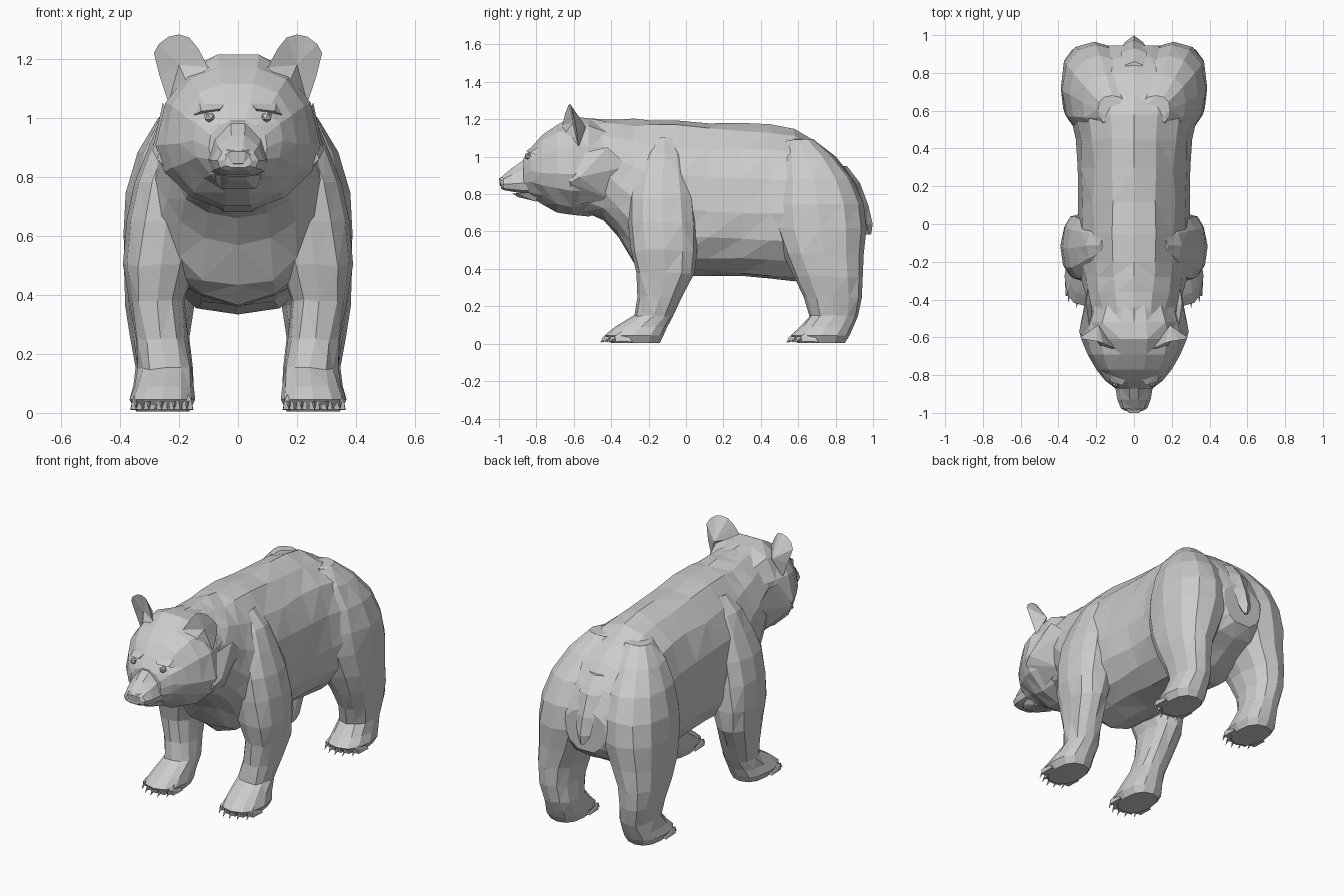
import bpy, bmesh, math
from mathutils import Vector


def finish(name, bm, mirror=False, rough=0.0):
    # small symmetric unevenness gives the hand-cut low-poly facets
    for v in bm.verts:
        x, y, z = abs(v.co.x), v.co.y, v.co.z
        if z > 0.12 and rough:
            k = 1 + rough * math.sin(x * 40 + y * 57 + z * 71)
            v.co.x *= k
            v.co.z += 0.3 * rough * math.sin(x * 31 + y * 43)
    bmesh.ops.recalc_face_normals(bm, faces=bm.faces)
    bmesh.ops.triangulate(bm, faces=bm.faces)
    me = bpy.data.meshes.new(name)
    bm.to_mesh(me)
    bm.free()
    ob = bpy.data.objects.new(name, me)
    bpy.context.collection.objects.link(ob)
    if mirror:
        ob.modifiers.new("Mirror", 'MIRROR').use_mirror_merge = False
    return ob


def loft(name, rings, mirror=False, rough=0.0):
    bm = bmesh.new()
    vs = [[bm.verts.new(p) for p in r] for r in rings]
    n = len(vs[0])
    for a, b in zip(vs, vs[1:]):
        for i in range(n):
            j = (i + 1) % n
            bm.faces.new((a[i], a[j], b[j], b[i]))
    bm.faces.new(vs[0])
    bm.faces.new(vs[-1])
    return finish(name, bm, mirror, rough)


def hull(name, pts, mirror=False):
    bm = bmesh.new()
    for p in pts:
        bm.verts.new(p)
    res = bmesh.ops.convex_hull(bm, input=bm.verts)
    loose = [v for v in bm.verts if not v.link_faces]
    bmesh.ops.delete(bm, geom=loose, context='VERTS')
    return finish(name, bm, mirror)


def sup(a, p):
    c, s = math.cos(a), math.sin(a)
    f = lambda t: math.copysign(abs(t) ** (2 / p), t) if abs(t) > 1e-6 else 0.0
    return f(c), f(s)


def cross(y, w, top, bot, zc, n=16, pt=2.0, pb=2.2):
    # section across the body: widest at zc, separate upper and lower curves
    out = []
    for i in range(n):
        a = math.tau * i / n
        c, s = sup(a, pt if a <= math.pi else pb)
        out.append((w * c, y, zc + s * ((top - zc) if s > 0 else (zc - bot))))
    return out


def slab(z, x0, x1, y0, y1, n=12, p=2.4):
    # horizontal section of a leg inside the given x and y limits
    out = []
    for i in range(n):
        c, s = sup(math.tau * i / n, p)
        out.append(((x0 + x1) / 2 + c * (x1 - x0) / 2, (y0 + y1) / 2 + s * (y1 - y0) / 2, z))
    return out


# torso and neck
loft("torso", [cross(*r) for r in (
    (-0.55, .22, 1.20, .70, .94), (-0.44, .24, 1.20, .66, .92), (-0.36, .26, 1.20, .57, .85),
    (-0.28, .28, 1.20, .43, .78), (-0.20, .29, 1.20, .37, .74), (-0.05, .30, 1.20, .365, .72),
    (0.12, .30, 1.185, .37, .70), (0.30, .30, 1.178, .36, .70), (0.45, .31, 1.17, .345, .70),
    (0.58, .33, 1.15, .335, .70), (0.70, .33, 1.085, .38, .70), (0.80, .31, 1.00, .43, .70),
    (0.88, .25, .90, .47, .69), (0.945, .13, .78, .53, .67))], rough=0.025)

# legs, from sole up to shoulder and hip
loft("front_leg", [slab(*r) for r in (
    (.005, .165, .345, -.40, -.14), (.045, .145, .368, -.435, -.12), (.09, .15, .35, -.38, -.10),
    (.15, .155, .335, -.275, -.07), (.25, .17, .35, -.26, -.02), (.38, .18, .375, -.265, .045),
    (.50, .14, .388, -.295, .06), (.65, .10, .382, -.31, .06), (.78, .06, .355, -.31, .05),
    (.90, .03, .305, -.28, .03), (1.02, .02, .25, -.23, .00), (1.10, .03, .18, -.18, -.05))],
    mirror=True, rough=0.015)
loft("hind_leg", [slab(*r) for r in (
    (.005, .165, .345, .595, .85), (.045, .145, .368, .56, .875), (.09, .15, .355, .61, .895),
    (.15, .155, .345, .66, .92), (.25, .165, .36, .63, .94), (.36, .15, .378, .575, .945),
    (.48, .09, .388, .52, .95), (.62, .03, .388, .47, .965), (.75, .02, .375, .46, .95),
    (.88, .02, .335, .48, .89), (1.0, .02, .275, .50, .79), (1.09, .04, .19, .53, .68))],
    mirror=True, rough=0.015)

# toes and claws
for label, yf in (("front", -.40), ("hind", .595)):
    for i in range(5):
        x = .172 + i * .043
        y = yf + abs(i - 1.8) ** 2 * .009
        hull(f"{label}_toe_{i + 1}", [
            (x - .021, y + .07, .01), (x + .021, y + .07, .01), (x - .019, y - .02, .012),
            (x + .019, y - .02, .012), (x - .015, y - .025, .04), (x + .015, y - .025, .04),
            (x, y + .03, .075)], mirror=True)
        hull(f"{label}_claw_{i + 1}", [
            (x - .008, y - .015, .04), (x + .008, y - .015, .04), (x, y - .02, .022),
            (x, y - .045, .038), (x + .002, y - .058, .006)], mirror=True)

# head
loft("head", [cross(*r, n=14, pt=2.2, pb=1.75) for r in (
    (-0.42, .22, 1.19, .70, .92), (-0.52, .255, 1.22, .68, .91), (-0.61, .275, 1.215, .68, .90),
    (-0.69, .25, 1.18, .695, .91), (-0.77, .205, 1.12, .745, .92), (-0.83, .155, 1.05, .78, .92),
    (-0.87, .10, .985, .79, .90))], rough=0.025)

# muzzle, jaw and nose
loft("muzzle", [cross(*r, n=10, pt=1.7, pb=3.0) for r in (
    (-0.78, .12, 1.08, .80, .87), (-0.86, .10, .995, .80, .86), (-0.93, .088, .945, .812, .855),
    (-0.975, .07, .905, .82, .855), (-0.99, .045, .89, .83, .855))])
hull("lower_jaw", [
    (-.09, -.80, .81), (.09, -.80, .81), (-.06, -.80, .76), (.06, -.80, .76),
    (-.06, -.90, .805), (.06, -.90, .805), (-.03, -.93, .803), (.03, -.93, .803),
    (-.03, -.90, .785), (.03, -.90, .785)])
hull("nose", [
    (-.042, -.97, .893), (.042, -.97, .893), (-.045, -.985, .872), (.045, -.985, .872),
    (-.025, -1.0, .885), (.025, -1.0, .885), (-.018, -.995, .845), (.018, -.995, .845),
    (0, -.97, .835), (0, -.96, .90)])

# brow ridge and eyes
hull("brow", [
    (.03, -.80, 1.065), (.06, -.855, 1.03), (.125, -.835, 1.022), (.15, -.80, 1.01),
    (.13, -.79, 1.05), (.07, -.80, 1.01)], mirror=True)
bm = bmesh.new()
bmesh.ops.create_icosphere(bm, subdivisions=1, radius=.02)
bmesh.ops.translate(bm, verts=bm.verts, vec=Vector((.097, -.845, 1.003)))
finish("eye", bm, mirror=True)

# cheek fur
hull("cheek_ruff", [
    (.22, -.64, 1.0), (.255, -.42, 1.05), (.24, -.31, .95), (.29, -.57, .89),
    (.275, -.62, .86), (.20, -.40, .77), (.16, -.62, .74), (.12, -.45, .85)], mirror=True)

# cupped ears: rim outline, sunken front, bulging back
bm = bmesh.new()
rim = [(.10, -.66, 1.17), (.135, -.645, 1.235), (.165, -.63, 1.272), (.20, -.62, 1.282),
       (.235, -.615, 1.275), (.268, -.61, 1.25), (.285, -.60, 1.22), (.265, -.585, 1.14),
       (.235, -.575, 1.05), (.17, -.66, 1.11)]
rv = [bm.verts.new(p) for p in rim]
dent, bulge = bm.verts.new((.20, -.605, 1.18)), bm.verts.new((.19, -.535, 1.16))
for a, b in zip(rv, rv[1:] + rv[:1]):
    bm.faces.new((a, b, dent))
    bm.faces.new((b, a, bulge))
finish("ear", bm, mirror=True)

# tail
loft("tail", [[(w * sx, y + d * sy, z) for sx, sy in ((-1, 0), (0, 1), (1, 0), (0, -1))]
              for z, y, w, d in ((.95, .84, .05, .02), (.86, .905, .07, .025), (.74, .945, .06, .03),
                                 (.64, .965, .045, .033), (.585, .978, .015, .012))])
